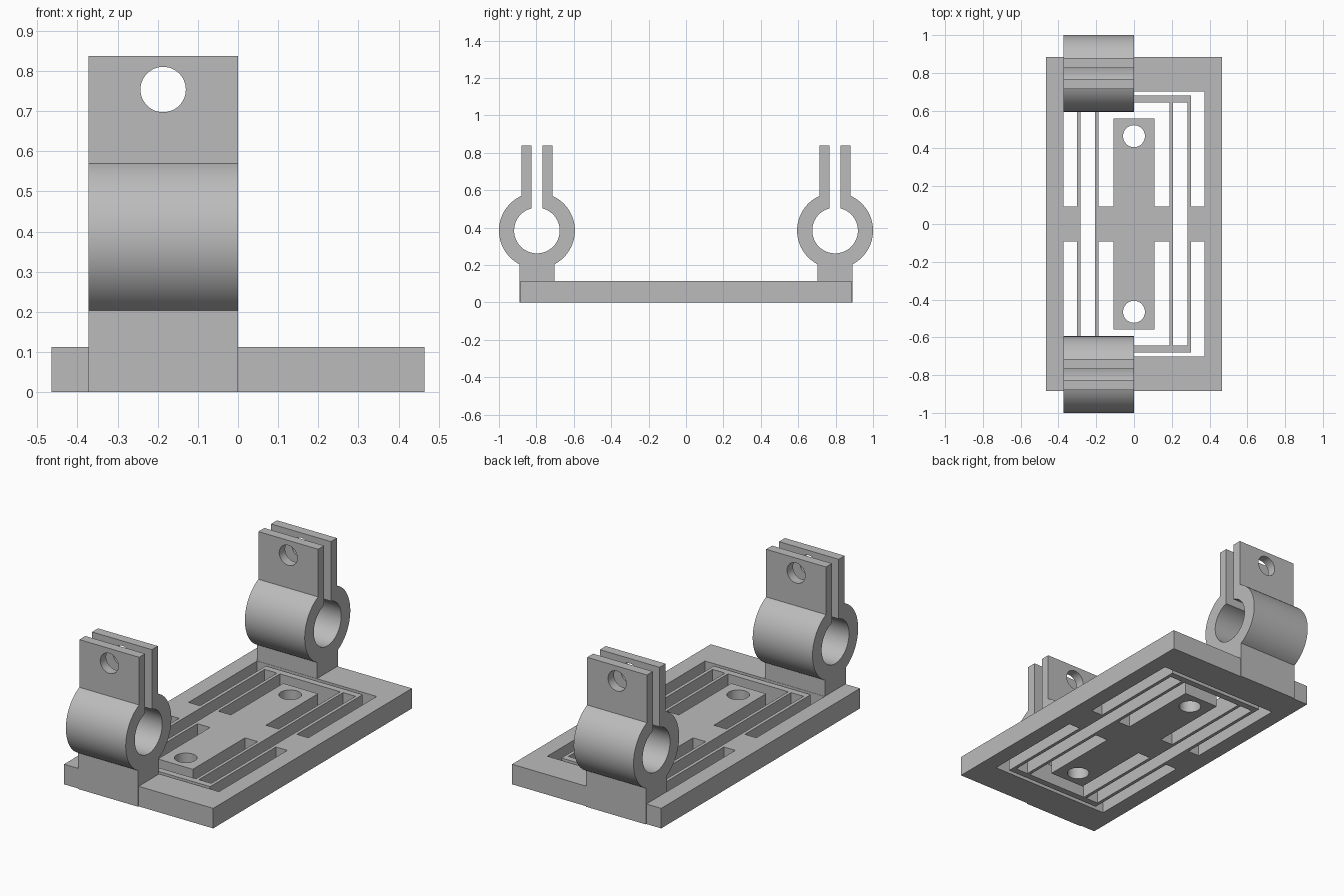
import bpy
import math

if "Cube" in bpy.data.objects:
    bpy.data.objects.remove(bpy.data.objects["Cube"])

grey = bpy.data.materials.new("plain grey")
grey.diffuse_color = (0.5, 0.5, 0.5, 1)
grey.use_nodes = True
grey.node_tree.nodes["Principled BSDF"].inputs["Base Color"].default_value = grey.diffuse_color


def rect(x0, y0, x1, y1):
    return [(x0, y0), (x1, y0), (x1, y1), (x0, y1)]


def arc(cx, cy, r, a0, a1, n):
    return [(cx + r * math.cos(a0 + (a1 - a0) * i / n),
             cy + r * math.sin(a0 + (a1 - a0) * i / n)) for i in range(n + 1)]


def circle(cx, cy, r, n=48):
    return arc(cx, cy, r, 0, 2 * math.pi, n)[:-1]


def extruded(name, loops, depth):
    """Filled flat outline with holes, extruded from z = 0 to depth."""
    curve = bpy.data.curves.new(name + "_outline", 'CURVE')
    curve.dimensions = '2D'
    curve.fill_mode = 'BOTH'
    curve.extrude = depth / 2
    for pts in loops:
        s = curve.splines.new('POLY')
        s.points.add(len(pts) - 1)
        for p, (x, y) in zip(s.points, pts):
            p.co = (x, y, 0, 1)
        s.use_cyclic_u = True
    tmp = bpy.data.objects.new(name + "_outline", curve)
    bpy.context.collection.objects.link(tmp)
    bpy.context.view_layer.update()
    mesh = bpy.data.meshes.new_from_object(
        tmp.evaluated_get(bpy.context.evaluated_depsgraph_get()))
    bpy.data.objects.remove(tmp)
    for v in mesh.vertices:
        v.co.z += depth / 2
    mesh.materials.clear()
    mesh.materials.append(grey)
    obj = bpy.data.objects.new(name, mesh)
    bpy.context.collection.objects.link(obj)
    # weld caps to walls
    bpy.context.view_layer.objects.active = obj
    weld = obj.modifiers.new("weld", 'WELD')
    weld.merge_threshold = 0.0002
    bpy.ops.object.modifier_apply(modifier=weld.name)
    return obj


def smooth(obj):
    bpy.ops.object.select_all(action='DESELECT')
    obj.select_set(True)
    bpy.context.view_layer.objects.active = obj
    bpy.ops.object.shade_smooth_by_angle(angle=math.radians(30))


# Base plate: frame, flexure beams and centre block left between the cutouts
FX, FY = 0.373, 0.702        # frame opening
OX, OY = 0.302, 0.679        # outside of flexure
IX, IY = 0.188, 0.642        # inside of flexure
CX, CY, TAB = 0.109, 0.558, 0.093
loops = [rect(-0.465, -0.885, 0.465, 0.885)]
for s in (1, -1):
    loops += [
        # U-shaped gap between frame and flexure
        [(x, s * y) for x, y in [(-FX, TAB), (-FX, FY), (FX, FY), (FX, TAB),
                                 (OX, TAB), (OX, OY), (-OX, OY), (-OX, TAB)]],
        # U-shaped gap around the end of the centre block
        [(x, s * y) for x, y in [(-IX, TAB), (-IX, IY), (IX, IY), (IX, TAB),
                                 (CX, TAB), (CX, CY), (-CX, CY), (-CX, TAB)]],
        # slot between paired beams
        rect(s * 0.206, -IY, s * 0.283, IY),
        # screw hole
        circle(0, s * 0.465, 0.058),
    ]
smooth(extruded("base_plate", loops, 0.113))

# Split clamps: one closed profile (u across, v up) run along x
R, r, ZC, TOP = 0.203, 0.122, 0.384, 0.838
FOOT, LUG, SLOT, WIDTH = 0.0935, 0.083, 0.03, 0.373
a_foot = -math.acos(FOOT / R)
a_lug = math.acos(LUG / R)
a_slot = math.acos(SLOT / r)
profile = [(FOOT, 0)]
profile += arc(0, ZC, R, a_foot, a_lug, 40)
profile += [(LUG, TOP), (SLOT, TOP)]
profile += arc(0, ZC, r, a_slot, math.pi - a_slot - 2 * math.pi, 60)
profile += [(-SLOT, TOP), (-LUG, TOP)]
profile += arc(0, ZC, R, math.pi - a_lug, math.pi - a_foot, 40)
profile += [(-FOOT, 0)]

for side, name in ((-1, "front"), (1, "back")):
    clamp = extruded(name + "_clamp", [profile], WIDTH)
    for v in clamp.data.vertices:
        u, h, d = v.co
        v.co = (d - WIDTH, u + side * 0.797, h)

    # bolt hole through both lugs
    bpy.ops.mesh.primitive_cylinder_add(
        vertices=48, radius=0.0565, depth=0.4,
        location=(-WIDTH / 2, side * 0.797, 0.754), rotation=(math.pi / 2, 0, 0))
    cutter = bpy.context.object
    cutter.name = name + "_bolt_hole_cutter"
    cutter.data.materials.append(grey)
    cutter.hide_render = True
    bpy.context.view_layer.objects.active = clamp
    cut = clamp.modifiers.new("bolt hole", 'BOOLEAN')
    cut.operation = 'DIFFERENCE'
    cut.solver = 'EXACT'
    cut.object = cutter
    bpy.ops.object.modifier_apply(modifier=cut.name)
    bpy.data.objects.remove(cutter)
    smooth(clamp)
